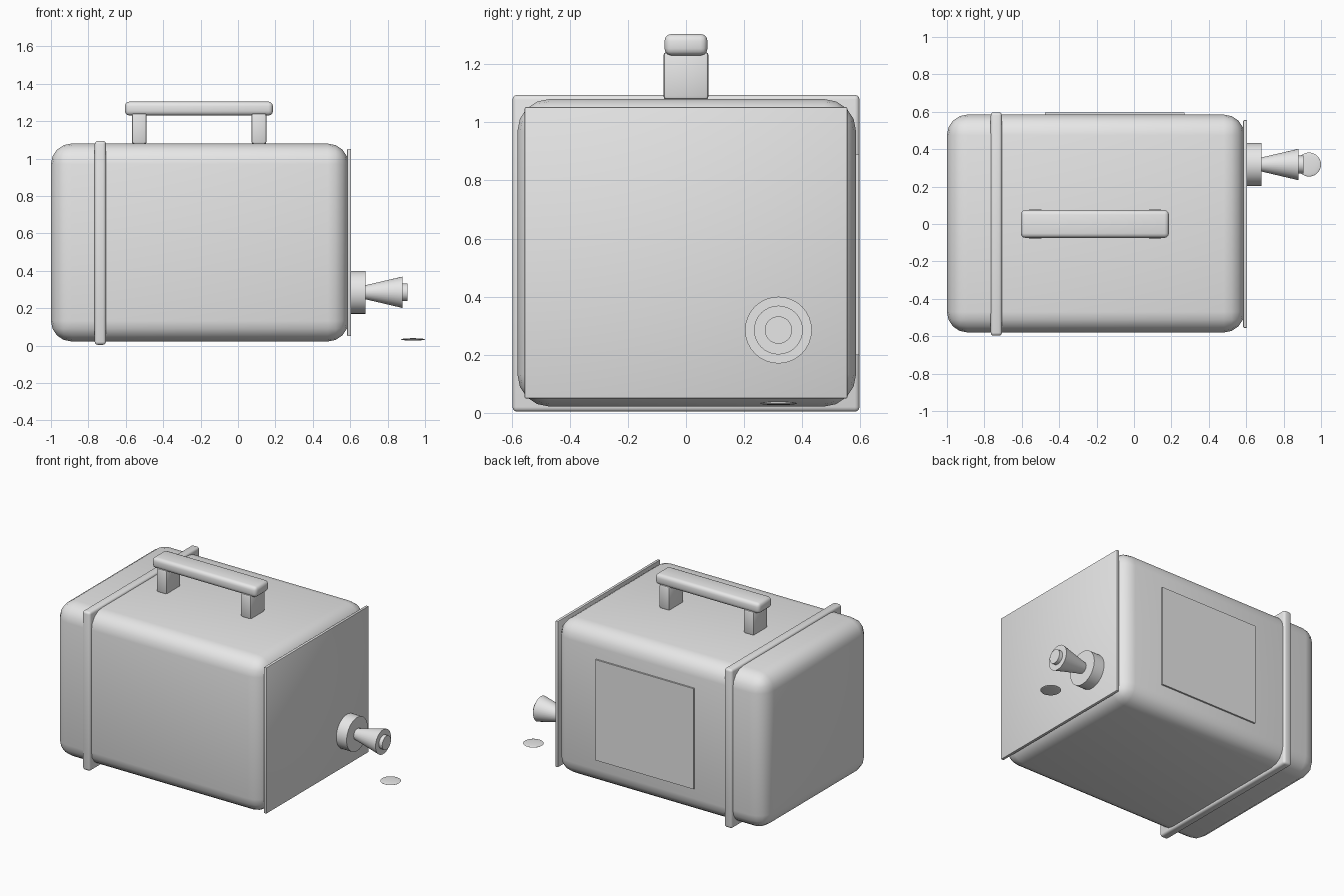
import bpy
import math

default = bpy.data.objects.get("Cube")
if default:
    bpy.data.objects.remove(default, do_unlink=True)

grey = bpy.data.materials.new("plain_grey")
grey.use_nodes = True
grey.diffuse_color = (0.8, 0.8, 0.8, 1)
grey.node_tree.nodes["Principled BSDF"].inputs["Base Color"].default_value = (0.8, 0.8, 0.8, 1)


def finish(name, angle=35):
    obj = bpy.context.object
    obj.name = name
    obj.data.materials.append(grey)
    bpy.ops.object.shade_smooth_by_angle(angle=math.radians(angle))
    return obj


def box(name, xs, ys, zs, bevel=0, segments=3):
    """Rounded box between pairs of limits."""
    spans = (xs, ys, zs)
    bpy.ops.mesh.primitive_cube_add(size=1, location=[sum(s) / 2 for s in spans])
    obj = bpy.context.object
    obj.scale = [s[1] - s[0] for s in spans]
    bpy.ops.object.transform_apply(location=False, rotation=False, scale=True)
    if bevel:
        mod = obj.modifiers.new("round", "BEVEL")
        mod.width, mod.segments = bevel, segments
        bpy.ops.object.modifier_apply(modifier=mod.name)
    return finish(name)


SPOUT_Y, SPOUT_Z = 0.318, 0.285


def spout(name, x0, x1, r0, r1):
    """Round section of the spout, along x."""
    bpy.ops.mesh.primitive_cone_add(
        vertices=32, radius1=r0, radius2=r1, depth=x1 - x0,
        location=((x0 + x1) / 2, SPOUT_Y, SPOUT_Z), rotation=(0, math.pi / 2, 0))
    return finish(name)


# Main case with its band and end panel
box("body", (-1, 0.59), (-0.58, 0.585), (0.022, 1.08), 0.11, 4)
box("band", (-0.766, -0.706), (-0.597, 0.597), (0.004, 1.094), 0.016)
box("end_panel", (0.584, 0.604), (-0.555, 0.555), (0.05, 1.052), 0.004, 2)

# Back screen, shaded as one soft surface
screen = box("back_screen", (-0.475, 0.27), (0.575, 0.596), (0.2, 0.89))
bpy.ops.object.shade_smooth()

# Carrying handle
box("handle_bar", (-0.605, 0.187), (-0.074, 0.074), (1.23, 1.304), 0.024)
for name, x in (("handle_post_right", -0.528), ("handle_post_left", 0.112)):
    box(name, (x - 0.04, x + 0.04), (-0.078, 0.078), (1.078, 1.242), 0.012, 2)

# Spout and the drop below it
spout("spout_base", 0.6, 0.682, 0.115, 0.115)
spout("spout_cone", 0.675, 0.88, 0.036, 0.084)
spout("spout_tip", 0.87, 0.905, 0.047, 0.047)
bpy.ops.mesh.primitive_uv_sphere_add(segments=32, ring_count=16, radius=0.064,
                                     location=(0.936, SPOUT_Y, 0.033))
bpy.context.object.scale = (1, 1, 0.1)
bpy.ops.object.transform_apply(location=False, rotation=False, scale=True)
finish("drop", 80)
